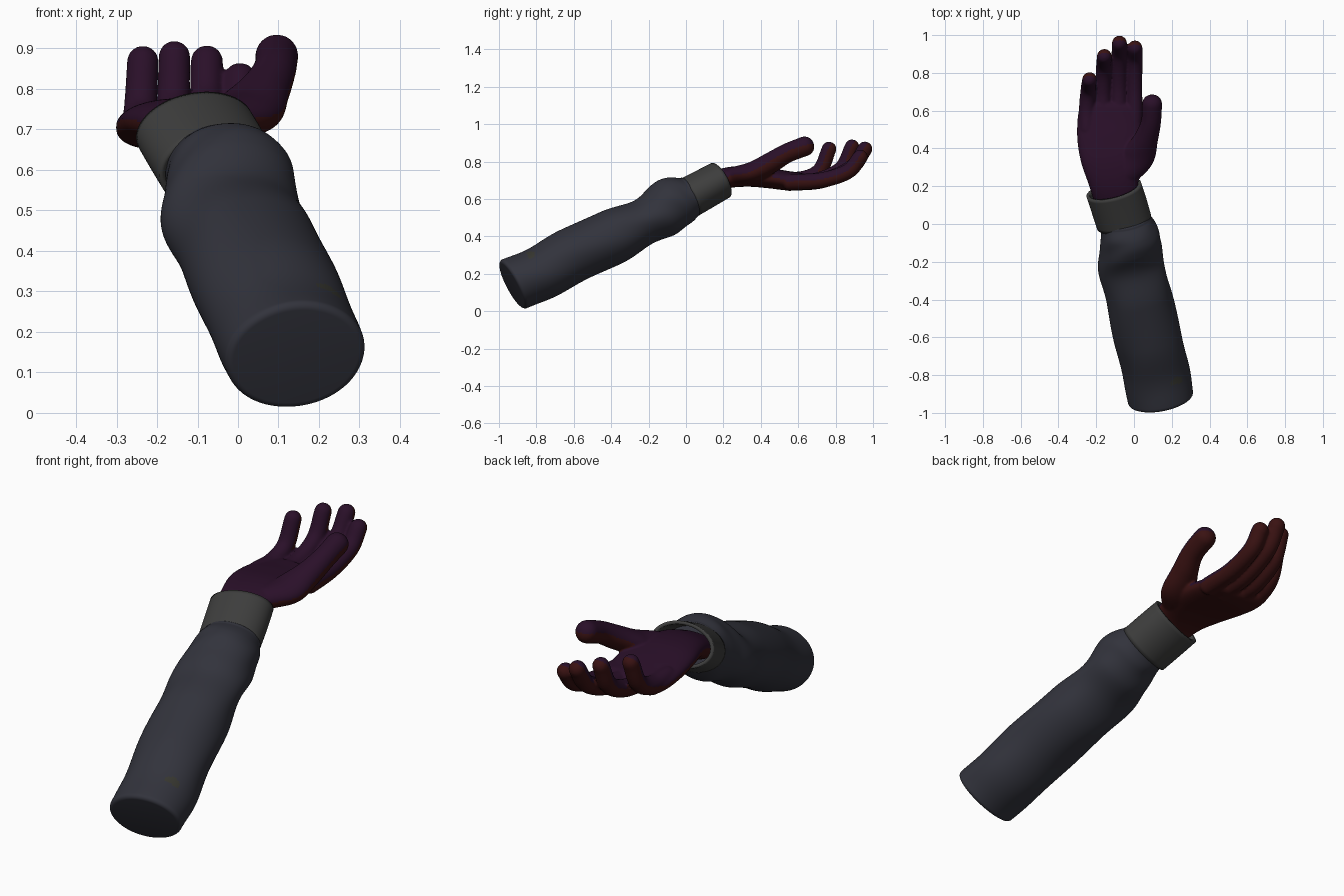
import bpy, bmesh, math
from mathutils import Vector

if "Cube" in bpy.data.objects:
    bpy.data.objects.remove(bpy.data.objects["Cube"])


def material(name, r, g, b):
    m = bpy.data.materials.new(name)
    m.diffuse_color = (r, g, b, 1)
    m.use_nodes = True
    m.node_tree.nodes["Principled BSDF"].inputs["Base Color"].default_value = m.diffuse_color
    return m


SLEEVE = material("slate cloth", 0.032, 0.033, 0.045)
CUFF = material("grey cuff", 0.048, 0.048, 0.047)
PALM = material("plum palm", 0.023, 0.005, 0.022)
BACK = material("dark red skin", 0.042, 0.006, 0.006)
PATCH = material("olive patch", 0.038, 0.038, 0.030)


def spline(pts, steps):
    """Catmull-Rom through tuples (x, y, z, side radius, up radius)."""
    p = [Vector(q) for q in pts]
    p = [p[0] * 2 - p[1]] + p + [p[-1] * 2 - p[-2]]
    out = []
    for i in range(1, len(p) - 2):
        a, b, c, d = p[i - 1:i + 3]
        for k in range(steps):
            t = k / steps
            out.append(0.5 * (b * 2 + (c - a) * t + (a * 2 - b * 5 + c * 4 - d) * t * t
                              + (b * 3 - a - c * 3 + d) * t ** 3))
    return out + [p[-2]]


def loft(bm, pts, steps=8, n=32, caps=(0.02, 0.02), axis=None, power=1.0, wave=None):
    """Sweep ellipses along a path; caps are rounding sizes, None leaves an end open."""
    s = spline(pts, steps)
    cen = [Vector(q[:3]) for q in s]
    tan = [axis or (cen[min(i + 1, len(s) - 1)] - cen[max(i - 1, 0)]).normalized()
           for i in range(len(s))]
    rings = [(cen[i], tan[i], s[i][3], s[i][4], i / (len(s) - 1)) for i in range(len(s))]

    def cap(r, c, sign):
        res = []
        for k in range(1, 7):
            a = math.pi / 2 * k / 6
            cut = c * (1 - math.cos(a)) * 0.98
            res.append((r[0] + r[1] * sign * c * math.sin(a), r[1], r[2] - cut, r[3] - cut, r[4]))
        return res
    head = cap(rings[0], caps[0], -1)[::-1] if caps[0] is not None else []
    tail = cap(rings[-1], caps[1], 1) if caps[1] is not None else []
    loops = []
    for c, t, ru, rv, f in head + rings + tail:
        u = (Vector((1, 0, 0)) - t * t.x).normalized()
        v = u.cross(t)
        loop = []
        for k in range(n):
            a = 2 * math.pi * k / n
            ca, sa = math.cos(a), math.sin(a)
            m = 1 + (wave(f, a) if wave else 0)
            ca = math.copysign(abs(ca) ** power, ca)
            sa = math.copysign(abs(sa) ** power, sa)
            loop.append(bm.verts.new(c + u * ru * ca * m + v * rv * sa * m))
        loops.append(loop)
    for A, B in zip(loops, loops[1:]):
        for k in range(n):
            bm.faces.new((A[k], A[(k + 1) % n], B[(k + 1) % n], B[k]))
    if caps[0] is not None:
        bm.faces.new(loops[0][::-1])
    if caps[1] is not None:
        bm.faces.new(loops[-1])


def finish(bm, name, mats):
    bmesh.ops.recalc_face_normals(bm, faces=bm.faces)
    me = bpy.data.meshes.new(name)
    bm.to_mesh(me)
    bm.free()
    for m in mats:
        me.materials.append(m)
    ob = bpy.data.objects.new(name, me)
    bpy.context.collection.objects.link(ob)
    return ob


def smooth(ob, deg=40):
    bpy.ops.object.select_all(action='DESELECT')
    ob.select_set(True)
    bpy.context.view_layer.objects.active = ob
    bpy.ops.object.shade_smooth_by_angle(angle=math.radians(deg))


# Sleeve: wrinkled cloth tube, folds stronger near the cuff
AX = Vector((-0.2, 0.95, 0.5)).normalized()


def folds(f, a):
    return (0.006 + 0.022 * f) * math.sin(24 * f + 2 * a + 0.8 * math.sin(a * 3)) * (1 - f ** 8)


bm = bmesh.new()
loft(bm, [(.14, -.915, .147, .175, .146), (.115, -.775, .205, .178, .146),
          (.073, -.605, .30, .178, .15), (.027, -.39, .40, .176, .147),
          (-.015, -.23, .475, .173, .126), (-.02, -.12, .543, .168, .144),
          (-.025, -.045, .59, .15, .140), (-.045, .015, .612, .138, .112)],
     steps=22, n=128, caps=(0.018, 0.02), axis=AX, wave=folds)
sleeve = finish(bm, "sleeve", [SLEEVE, PATCH])
polys = sleeve.data.polygons

# Half-round patch painted on the upper outer side of the sleeve
spot = min((p.center.copy() for p in polys),
           key=lambda c: (c - Vector((.228, -.845, .30))).length)
for p in polys:
    d = p.center - spot
    if d.length < 0.04 and d.dot(AX) > 0:
        p.material_index = 1
smooth(sleeve)

# Cuff: open band with wall thickness
bm = bmesh.new()
loft(bm, [(-.052, .01, .605, .148, .110), (-.08, .1, .654, .150, .107),
          (-.107, .183, .70, .150, .104)],
     steps=6, n=96, caps=(None, None), axis=Vector((-.27, .86, .47)).normalized())
cuff = finish(bm, "cuff", [CUFF])
sol = cuff.modifiers.new("wall", 'SOLIDIFY')
sol.thickness, sol.offset = 0.016, -1
smooth(cuff)

# Hand: palm, four curled fingers and thumb, fused into one smooth skin
bm = bmesh.new()
loft(bm, [(-.085, .08, .655, .11, .06), (-.105, .20, .708, .128, .056),
          (-.115, .32, .722, .160, .056), (-.127, .44, .712, .172, .054),
          (-.130, .54, .698, .170, .052), (-.125, .61, .692, .163, .048)],
     caps=(0.02, 0.035), power=0.85, n=48)
fingers = [
    [(-.247, .50, .705, .046), (-.247, .62, .705, .044), (-.241, .715, .752, .041), (-.235, .765, .868, .039)],
    [(-.163, .55, .69, .044), (-.163, .70, .70, .042), (-.160, .83, .762, .041), (-.157, .888, .880, .039)],
    [(-.079, .55, .687, .044), (-.079, .73, .70, .042), (-.078, .885, .768, .041), (-.077, .957, .868, .040)],
    [(.002, .55, .69, .044), (.002, .72, .70, .042), (.004, .865, .747, .041), (.005, .932, .825, .040)],
]
for path in fingers:
    loft(bm, [q + (q[3],) for q in path], caps=(0.03, path[-1][3] * 0.98))
loft(bm, [(-.03, .27, .725, .065, .05), (.025, .36, .745, .085, .056),
          (.065, .455, .795, .064, .056), (.09, .54, .845, .053, .052),
          (.096, .635, .882, .053, .053)], caps=(0.03, 0.05))
hand = finish(bm, "hand", [BACK, PALM])
rem = hand.modifiers.new("fuse", 'REMESH')
rem.mode, rem.voxel_size = 'VOXEL', 0.0065
sm = hand.modifiers.new("soften", 'SMOOTH')
sm.factor, sm.iterations = 0.5, 6
dg = bpy.context.evaluated_depsgraph_get()
skin = bpy.data.meshes.new_from_object(hand.evaluated_get(dg))
hand.modifiers.clear()
hand.data = skin
skin.materials.clear()
skin.materials.append(BACK)
skin.materials.append(PALM)

# Inner side of the hand is plum; the inner direction turns along the finger curl
for p in skin.polygons:
    c = p.center
    curl = 0.15
    if c.y > 0.62 and c.x < 0.045:
        curl += min(max((c.z - 0.70) / 0.12, 0), 1) * 0.85
    inner = Vector((0, -math.sin(curl), math.cos(curl)))
    p.material_index = 1 if p.normal.dot(inner) > 0.12 else 0
smooth(hand, 80)
